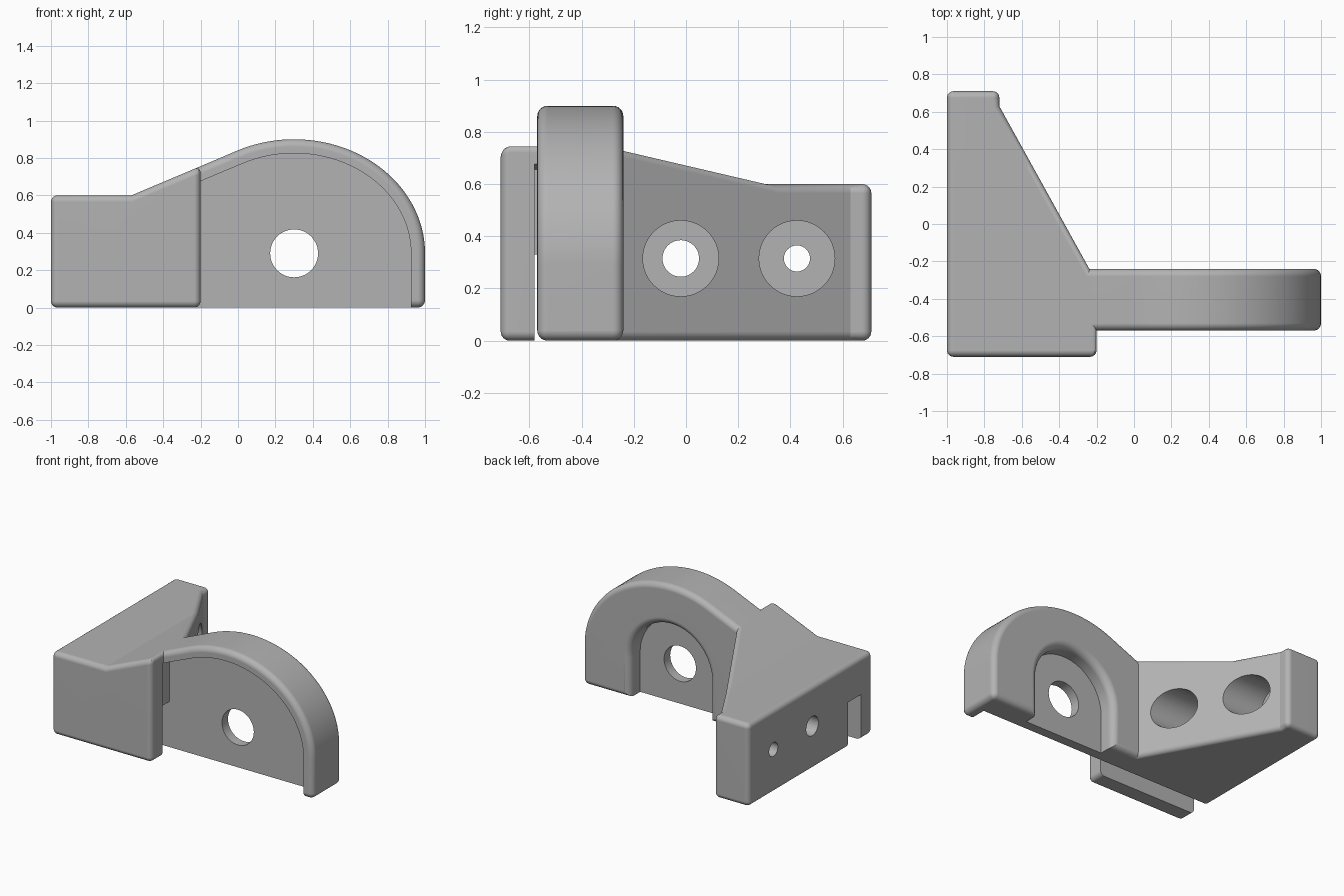
import bpy, bmesh, math
from mathutils import Vector

if "Cube" in bpy.data.objects:
    bpy.data.objects.remove(bpy.data.objects["Cube"], do_unlink=True)

grey = bpy.data.materials.new("plain grey")
grey.use_nodes = True
colour = (0.45, 0.45, 0.45, 1)
grey.diffuse_color = colour
grey.node_tree.nodes["Principled BSDF"].inputs["Base Color"].default_value = colour


def loft(name, rings):
    """Closed solid through matching rings of 3D points."""
    bm = bmesh.new()
    loops = [[bm.verts.new(p) for p in ring] for ring in rings]
    n = len(loops[0])
    for a, b in zip(loops, loops[1:]):
        for i in range(n):
            j = (i + 1) % n
            bm.faces.new((a[i], a[j], b[j], b[i]))
    bm.faces.new(loops[0])
    bm.faces.new(loops[-1])
    bmesh.ops.recalc_face_normals(bm, faces=bm.faces)
    mesh = bpy.data.meshes.new(name)
    bm.to_mesh(mesh)
    bm.free()
    ob = bpy.data.objects.new(name, mesh)
    bpy.context.collection.objects.link(ob)
    mesh.materials.append(grey)
    return ob


def at_y(points, y):
    return [(x, y, z) for x, z in points]


def side_prism(name, points, y0, y1):
    return loft(name, [at_y(points, y0), at_y(points, y1)])


def arc(rx, rz, t0, t1, n=40):
    """Elliptical arc about the pivot hole."""
    angles = [math.radians(t0 + (t1 - t0) * i / n) for i in range(n + 1)]
    return [(PX + rx * math.cos(t), PZ + rz * math.sin(t)) for t in angles]


def apply(ob, mod):
    bpy.ops.object.select_all(action='DESELECT')
    bpy.context.view_layer.objects.active = ob
    ob.select_set(True)
    bpy.ops.object.modifier_apply(modifier=mod.name)


def boolean(ob, tool, operation):
    mod = ob.modifiers.new("boolean", 'BOOLEAN')
    mod.operation, mod.object, mod.solver = operation, tool, 'EXACT'
    apply(ob, mod)
    bpy.data.objects.remove(tool, do_unlink=True)


def round_edges(ob, width):
    mod = ob.modifiers.new("rounding", 'BEVEL')
    mod.width, mod.segments = width, 6
    mod.limit_method, mod.angle_limit = 'ANGLE', math.radians(32)
    apply(ob, mod)


def drill(ob, axis, centre, radius, start, end):
    """Cut a round hole along x or y."""
    ring = [(centre[0] + radius * math.cos(t), centre[1] + radius * math.sin(t))
            for t in (math.tau * i / 48 for i in range(48))]
    if axis == 'X':
        rings = [[(s, a, b) for a, b in ring] for s in (start, end)]
    else:
        rings = [at_y(ring, s) for s in (start, end)]
    boolean(ob, loft("hole_cutter", rings), 'DIFFERENCE')


PX, PZ = 0.3, 0.29          # pivot hole centre
TANGENT = 115.4             # angle where the arch meets the sloping top

# Wedge shaped mounting body: side profile intersected with plan outline
body = side_prism("bracket", [(-1, 0), (-0.2, 0), (-0.2, 0.756), (-0.57, 0.6), (-1, 0.6)],
                  -0.71, 0.71)
plan = [(-1.2, -0.9), (0, -0.9), (-0.2, -0.8), (-0.2, -0.31), (-0.72, 0.63),
        (-0.72, 0.9), (-1.2, 0.9)]
boolean(body, loft("plan_cutter", [[(x, y, z) for x, y in plan] for z in (-0.2, 1.2)]),
        'INTERSECT')
round_edges(body, 0.035)

# Arched arm
arm = side_prism("arched_arm", [(-0.35, 0), (1, 0)] + arc(0.7, 0.61, 0, TANGENT)
                 + [(-0.35, 0.692)], -0.57, -0.24)
round_edges(arm, 0.04)
boolean(body, arm, 'UNION')

# Front pocket leaving a thin arched rim
pocket = [(-0.25, -0.1), (0.925, -0.1)] + arc(0.625, 0.535, 0, TANGENT) + [(-0.25, 0.655)]
boolean(body, side_prism("pocket_cutter", pocket, -0.58, -0.43), 'DIFFERENCE')

# Slot running along behind the front wall
slot = [(-1.2, -0.1), (-0.1, -0.1), (-0.1, 0.33), (-1.2, 0.33)]
boolean(body, side_prism("slot_cutter", slot, -0.58, -0.43), 'DIFFERENCE')


# Rear arched recess with a rounded mouth
def recess(r):
    return [(PX - r, -0.1), (PX + r, -0.1)] + arc(r, r, 0, 180)


R, F = 0.32, 0.05
layers = [at_y(recess(R), -0.36)]
for i in range(7):
    t = math.radians(15 * i)
    layers.append(at_y(recess(R + F * (1 - math.cos(t))), -0.24 - F + F * math.sin(t)))
layers.append(at_y(recess(R + F), -0.2))
boolean(body, loft("recess_cutter", layers), 'DIFFERENCE')

# Pivot hole and counterbored screw holes
drill(body, 'Y', (PX, PZ), 0.128, -0.5, -0.3)
for y, radius in ((-0.02, 0.07), (0.425, 0.05)):
    drill(body, 'X', (y, 0.315), 0.145, -0.85, -0.1)
    drill(body, 'X', (y, 0.315), radius, -1.2, -0.7)

# Smooth shading with crisp creases
bpy.ops.object.select_all(action='DESELECT')
bpy.context.view_layer.objects.active = body
body.select_set(True)
bpy.ops.object.shade_smooth_by_angle(angle=math.radians(20))
weighted = body.modifiers.new("weighted normals", 'WEIGHTED_NORMAL')
weighted.keep_sharp = True
